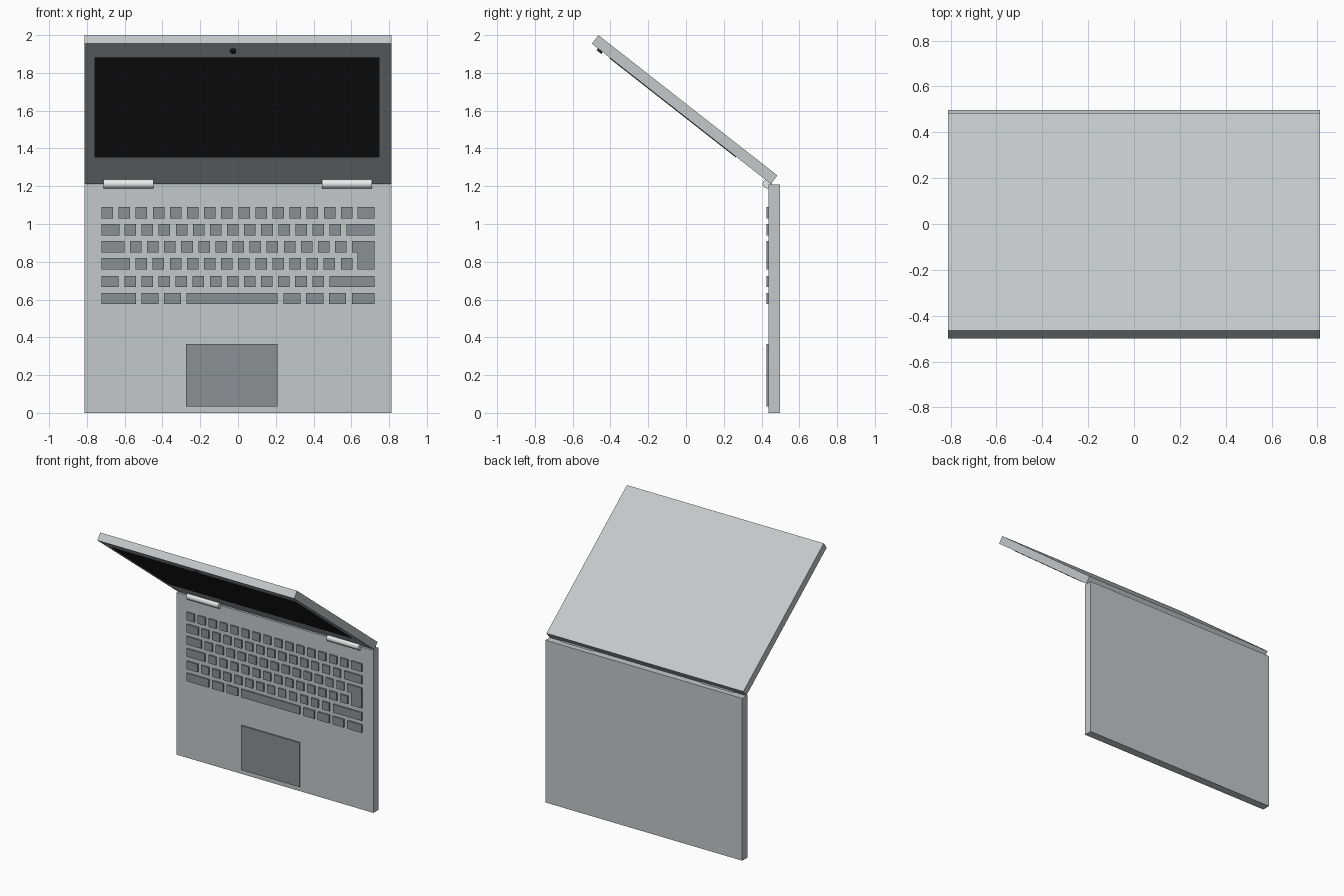
import bpy, bmesh, math
from mathutils import Matrix

if "Cube" in bpy.data.objects:
    bpy.data.objects.remove(bpy.data.objects["Cube"])


def material(name, rgb):
    m = bpy.data.materials.new(name)
    m.diffuse_color = (*rgb, 1)
    m.use_nodes = True
    m.node_tree.nodes["Principled BSDF"].inputs["Base Color"].default_value = m.diffuse_color
    return m


BODY = material("body_grey", (0.55, 0.58, 0.59))
DARK = material("key_grey", (0.26, 0.28, 0.29))
BLACK = material("screen_black", (0.02, 0.02, 0.022))
METAL = material("hinge_metal", (0.82, 0.85, 0.83))


def finish(name, bm, mat, matrix=Matrix()):
    bmesh.ops.recalc_face_normals(bm, faces=bm.faces)
    me = bpy.data.meshes.new(name)
    bm.to_mesh(me)
    bm.free()
    me.materials.append(mat)
    ob = bpy.data.objects.new(name, me)
    ob.matrix_world = matrix
    bpy.context.collection.objects.link(ob)
    return ob


def prism(bm, outline, y0, y1):
    """Extrude an (x, z) outline from y0 to y1."""
    face = bm.faces.new([bm.verts.new((x, y0, z)) for x, z in outline])
    ext = bmesh.ops.extrude_face_region(bm, geom=[face])["geom"]
    bmesh.ops.translate(bm, vec=(0, y1 - y0, 0),
                        verts=[v for v in ext if isinstance(v, bmesh.types.BMVert)])


def rect(x0, x1, z0, z1):
    return [(x0, z0), (x1, z0), (x1, z1), (x0, z1)]


def box(name, x, y, z, mat, matrix=Matrix()):
    bm = bmesh.new()
    prism(bm, rect(*x, *z), *y)
    return finish(name, bm, mat, matrix)


def cylinder(name, radius, depth, mat, matrix, sides=32):
    bm = bmesh.new()
    bmesh.ops.create_cone(bm, cap_ends=True, segments=sides, radius1=radius,
                          radius2=radius, depth=depth)
    ob = finish(name, bm, mat, matrix)
    bpy.context.view_layer.objects.active = ob
    ob.select_set(True)
    bpy.ops.object.shade_smooth_by_angle(angle=math.radians(40))
    ob.select_set(False)


FRONT = 0.436   # keyboard face of the base
KEY = 0.425     # raised top of the keys
W = 0.812

# base with touchpad
box("base", (-W, W), (FRONT, 0.497), (0, 1.21), BODY)
box("touchpad", (-0.274, 0.208), (KEY, FRONT + 0.005), (0.035, 0.365), DARK)

# keyboard: each row is first key end, run start, run count, last key start
LEFT, RIGHT, PITCH, KW, KH = -0.723, 0.722, 0.0905, 0.061, 0.06
rows = [(1.03, -0.662, -0.632, 14, 0.633),
        (0.94, -0.628, -0.601, 13, 0.575),
        (0.85, -0.602, -0.572, 13, None),
        (0.759, -0.572, -0.542, 13, None),
        (0.666, -0.633, -0.602, 12, 0.485)]
bm = bmesh.new()


def key(x0, x1, z):
    prism(bm, rect(x0, x1, z, z + KH), KEY, FRONT + 0.005)


for z, first_end, start, count, last in rows:
    key(LEFT, first_end, z)
    for i in range(count):
        key(start + i * PITCH, start + i * PITCH + KW, z)
    if last is not None:
        key(last, RIGHT, z)
# bottom row with space bar
for x0, x1 in [(LEFT, -0.541), (-0.512, -0.42), (-0.391, -0.301), (-0.272, 0.209),
               (0.24, 0.33), (0.36, 0.452), (0.482, 0.573), (0.603, RIGHT)]:
    key(x0, x1, 0.576)
# tall stepped key
prism(bm, [(0.633, 0.759), (RIGHT, 0.759), (RIGHT, 0.91), (0.603, 0.91),
           (0.603, 0.85), (0.633, 0.85)], KEY, FRONT + 0.005)
finish("keyboard", bm, DARK)

# lid, modelled upright then tilted forward about its lower front edge
tilt = Matrix.Translation((0, 0.449, 1.212)) @ Matrix.Rotation(math.radians(51.9), 4, 'X')
box("lid", (-W, W), (0, 0.057), (0, 1.204), BODY, tilt)
box("screen", (-0.76, 0.75), (-0.004, 0.01), (0.232, 1.083), BLACK, tilt)
cylinder("webcam", 0.016, 0.024, BLACK,
         tilt @ Matrix.Translation((-0.026, 0, 1.147)) @ Matrix.Rotation(math.pi / 2, 4, 'X'), 24)

# hinges
for side, x in (("left", -0.58), ("right", 0.577)):
    cylinder("hinge_" + side, 0.025, 0.264, METAL,
             Matrix.Translation((x, 0.431, 1.213)) @ Matrix.Rotation(math.pi / 2, 4, 'Y'))
